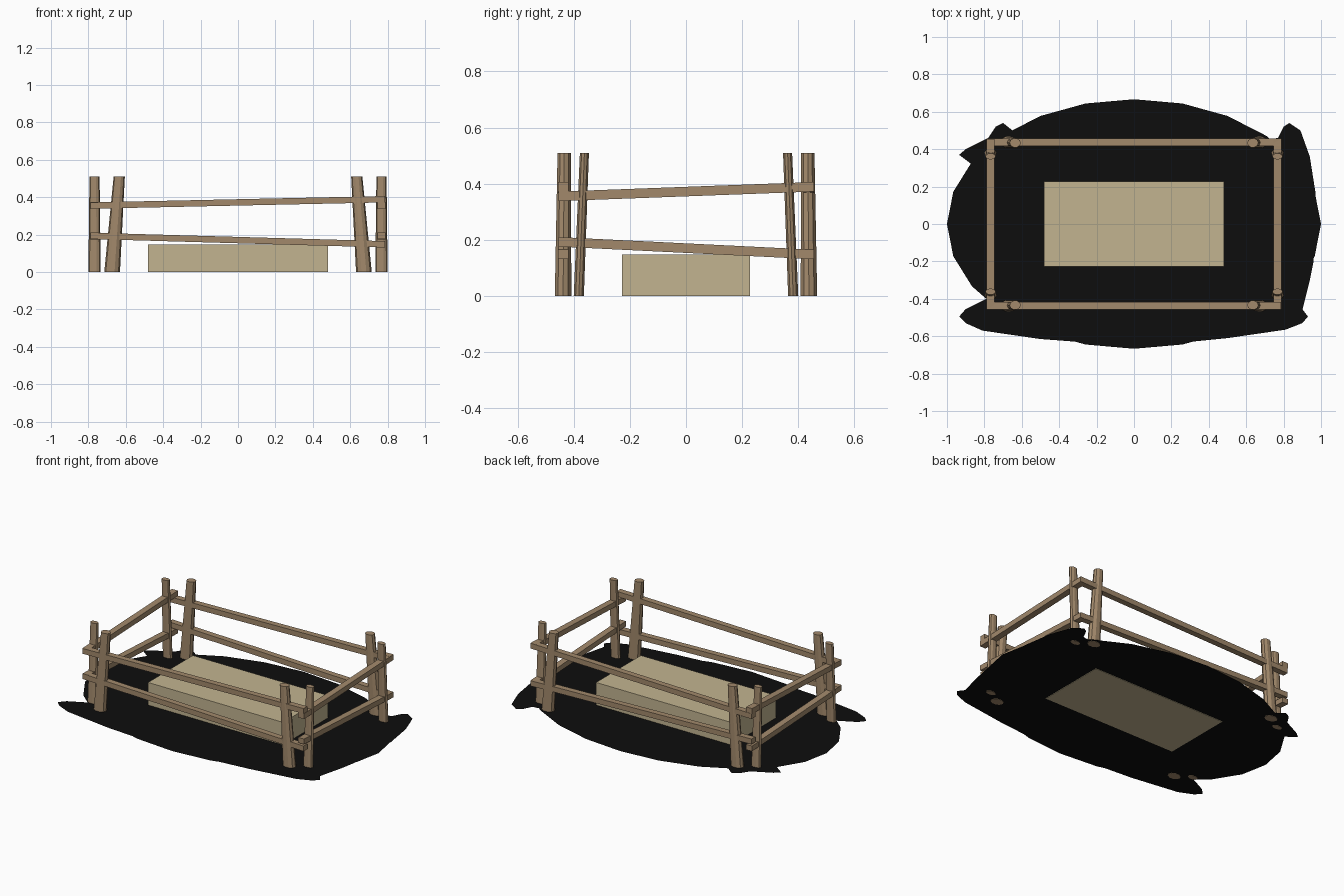
import bpy
import bmesh
from math import cos, sin, pi
from mathutils import Vector

default = bpy.data.objects.get("Cube")
if default:
    bpy.data.objects.remove(default, do_unlink=True)


def material(name, colour):
    m = bpy.data.materials.new(name)
    m.use_nodes = True
    m.diffuse_color = (*colour, 1)
    m.node_tree.nodes["Principled BSDF"].inputs["Base Color"].default_value = (*colour, 1)
    return m


wood = material("weathered wood", (0.36, 0.25, 0.148))
sand = material("pale sand", (0.54, 0.455, 0.28))
soil = material("dark soil", (0.004, 0.004, 0.004))


def add(name, bm, mat):
    mesh = bpy.data.meshes.new(name)
    bm.to_mesh(mesh)
    bm.free()
    mesh.materials.append(mat)
    ob = bpy.data.objects.new(name, mesh)
    bpy.context.collection.objects.link(ob)
    return ob


def patch(name, points, z):
    """Flat piece of ground."""
    bm = bmesh.new()
    face = bm.faces.new([bm.verts.new((x, y, z)) for x, y in points])
    face.normal_update()
    if face.normal.z < 0:
        face.normal_flip()
    bmesh.ops.triangulate(bm, faces=[face])
    add(name, bm, soil)


def post(name, foot, head, foot_r, head_r, sides=10):
    """Leaning, tapered post with an oval section."""
    bm = bmesh.new()
    rings = []
    for (x, y), (rx, ry), z in ((foot, foot_r, 0), (head, head_r, 0.51)):
        rings.append([bm.verts.new((x + rx * cos(2 * pi * i / sides),
                                    y + ry * sin(2 * pi * i / sides), z))
                      for i in range(sides)])
    low, high = rings
    for i in range(sides):
        j = (i + 1) % sides
        bm.faces.new((low[i], low[j], high[j], high[i]))
    bm.faces.new(high)
    bm.faces.new(low[::-1])
    add(name, bm, wood)


def rail(name, start, end, side, height=0.034):
    """Square beam sheared from one end height to the other."""
    bm = bmesh.new()
    bmesh.ops.create_cube(bm, size=1)
    start, end, side = Vector(start), Vector(end), Vector(side)
    for v in bm.verts:
        x, y, z = v.co
        v.co = start.lerp(end, x + 0.5) + side * y + Vector((0, 0, height * z))
    bmesh.ops.recalc_face_normals(bm, faces=bm.faces)
    add(name, bm, wood)


# Ground: an oval with ragged lobes at the corners
patch("ground_oval", [(cos(i * pi / 12), 0.667 * sin(i * pi / 12)) for i in range(24)], 0.003)
patch("ground_right_lobe", [(0.7, 0.45), (0.77, 0.46), (0.80, 0.52), (0.83, 0.54),
                            (0.89, 0.50), (0.94, 0.36), (0.97, 0.17), (0.96, -0.2),
                            (0.94, -0.3), (0.9, -0.46), (0.7, -0.4)], 0.0026)
patch("ground_front_lobe", [(-0.75, -0.39), (-0.79, -0.40), (-0.90, -0.455), (-0.935, -0.495),
                            (-0.9, -0.53), (-0.81, -0.57), (-0.5, -0.615), (-0.3, -0.63),
                            (0.3, -0.63), (0.5, -0.61), (0.81, -0.565), (0.9, -0.53),
                            (0.93, -0.495), (0.9, -0.455), (0.75, -0.39)], 0.0022)
patch("ground_back_lobe", [(-0.6, 0.45), (-0.65, 0.50), (-0.70, 0.54), (-0.74, 0.52),
                           (-0.78, 0.46), (-0.90, 0.40), (-0.935, 0.37), (-0.875, 0.325),
                           (-0.7, 0.3)], 0.0026)

# Raised bed in the middle
bm = bmesh.new()
bmesh.ops.create_cube(bm, size=1)
for v in bm.verts:
    v.co = (v.co.x * 0.96, v.co.y * 0.455, (v.co.z + 0.5) * 0.148)
add("raised_bed", bm, sand)

# A thick and a slim post at every corner
for sx, xname in ((-1, "right"), (1, "left")):
    for sy, yname in ((-1, "front"), (1, "back")):
        corner = yname + "_" + xname
        post(corner + "_thick_post", (sx * 0.673, sy * 0.438), (sx * 0.635, sy * 0.434),
             (0.042, 0.031), (0.03, 0.025))
        post(corner + "_slim_post", (sx * 0.767, sy * 0.382), (sx * 0.767, sy * 0.362),
             (0.033, 0.019), (0.027, 0.017))

# Two slanted rails along each side
for level, z0, z1 in (("upper", 0.355, 0.389), ("lower", 0.193, 0.148)):
    for s, name in ((-1, "front"), (1, "back")):
        rail(f"{name}_{level}_rail", (-0.785, s * 0.437, z0), (0.785, s * 0.437, z1), (0, 0.038, 0))
    for s, name in ((-1, "right"), (1, "left")):
        rail(f"{name}_{level}_rail", (s * 0.767, -0.455, z0), (s * 0.767, 0.455, z1), (0.041, 0, 0))
